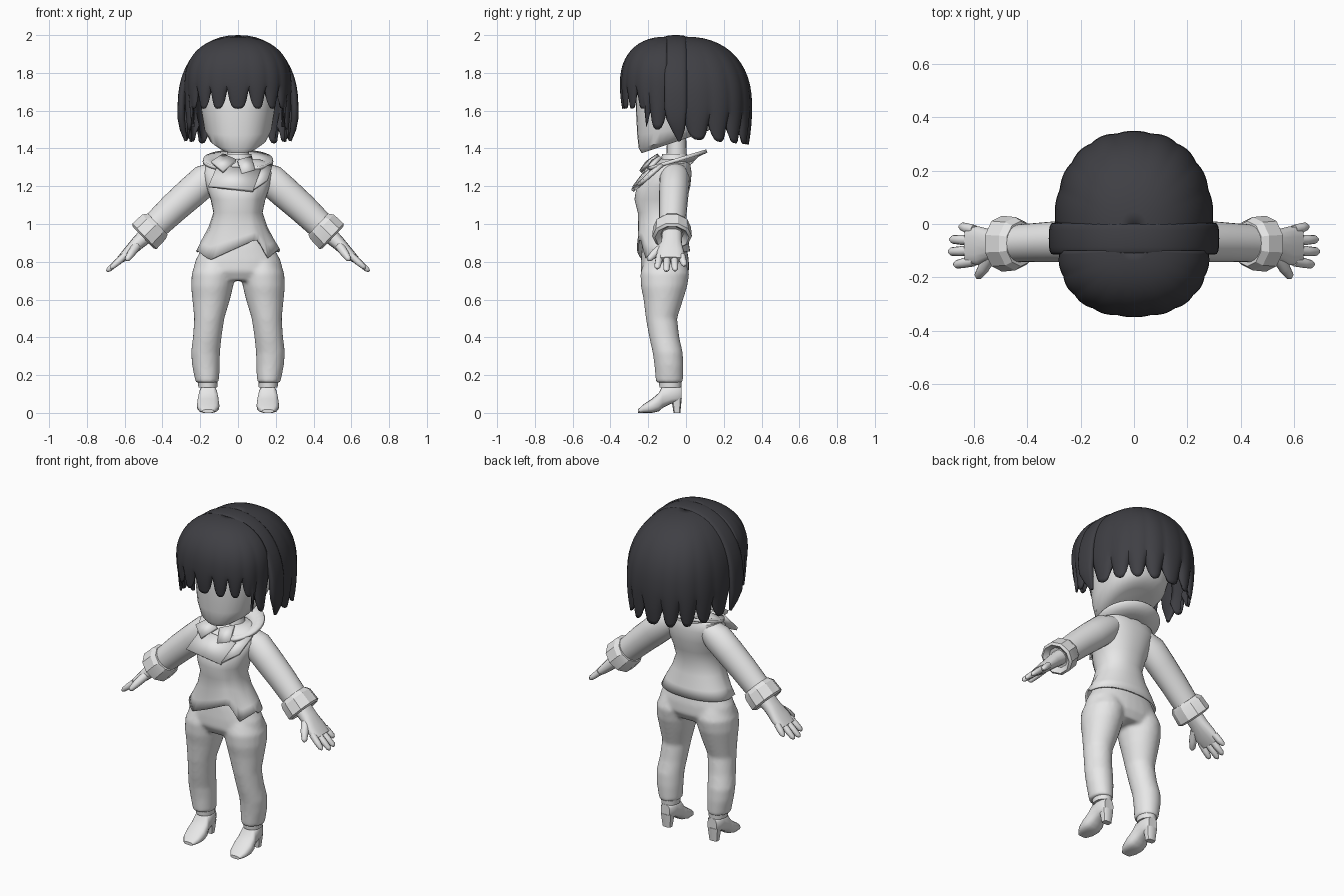
import bpy, bmesh
from math import sin, cos, pi, radians
from mathutils import Vector

old = bpy.data.objects.get("Cube")
if old:
    bpy.data.objects.remove(old)


def material(name, rgb):
    m = bpy.data.materials.new(name)
    m.use_nodes = True
    m.diffuse_color = (*rgb, 1)
    m.node_tree.nodes["Principled BSDF"].inputs["Base Color"].default_value = (*rgb, 1)
    return m


GREY = material("light_grey", (0.8, 0.8, 0.8))
DARK = material("dark_hair", (0.05, 0.05, 0.058))
X, Y, Z = Vector((1, 0, 0)), Vector((0, 1, 0)), Vector((0, 0, 1))


def power(v, e):
    return abs(v) ** e * (1 if v >= 0 else -1)


def loft(bm, pts, axis=None, n=20, p=2.0):
    """Skin superellipse rings; each point is x, y, z, radius along y (or z), other radius."""
    c = [Vector(q[:3]) for q in pts]
    rings = []
    for i, q in enumerate(pts):
        t = axis or (c[min(i + 1, len(c) - 1)] - c[max(i - 1, 0)]).normalized()
        ref = Z if abs(t.y) > 0.95 else Y
        u = (ref - t * ref.dot(t)).normalized()
        v = t.cross(u)
        ring = []
        for k in range(n):
            a = 2 * pi * k / n
            ring.append(bm.verts.new(c[i] + u * q[3] * power(cos(a), 2 / p)
                                     + v * q[4] * power(sin(a), 2 / p)))
        rings.append(ring)
    for a, b in zip(rings, rings[1:]):
        for k in range(n):
            j = (k + 1) % n
            bm.faces.new((a[k], a[j], b[j], b[k]))
    bm.faces.new(rings[0])
    bm.faces.new(rings[-1])
    return rings


def finish(bm, name, mat, angle=40, solid=0, voxel=0):
    bmesh.ops.recalc_face_normals(bm, faces=bm.faces[:])
    me = bpy.data.meshes.new(name)
    bm.to_mesh(me)
    bm.free()
    me.materials.append(mat)
    ob = bpy.data.objects.new(name, me)
    bpy.context.collection.objects.link(ob)
    bpy.ops.object.select_all(action="DESELECT")
    ob.select_set(True)
    bpy.context.view_layer.objects.active = ob
    if voxel:
        r = ob.modifiers.new("merge", "REMESH")
        r.mode, r.voxel_size, r.use_smooth_shade = "VOXEL", voxel, True
        s = ob.modifiers.new("soften", "SMOOTH")
        s.iterations = 6
    else:
        bpy.ops.object.shade_smooth_by_angle(angle=radians(angle))
    if solid:
        ob.modifiers.new("thickness", "SOLIDIFY").thickness = solid
    return ob


# Head and neck: the jaw rings rise towards the back
bm = bmesh.new()
for z, cy, ry, rx, tilt in [(1.43, -.07, .165, .11, .055), (1.45, -.06, .19, .15, .05),
                            (1.50, -.045, .213, .178, .03), (1.60, -.035, .23, .195, 0),
                            (1.74, -.03, .235, .21, 0), (1.86, -.03, .19, .18, 0),
                            (1.93, -.03, .1, .1, 0)]:
    pass_ring = [(0, cy, z, ry, rx, tilt)]
    if z == 1.43:
        head_rings = []
    head_rings += pass_ring
for ring, q in zip(loft(bm, head_rings, Z, 32, 2.3), head_rings):
    for v in ring:
        v.co.z += q[5] * (v.co.y - q[1]) / q[3]
finish(bm, "head", GREY)
bm = bmesh.new()
loft(bm, [(0, -.05, 1.28, .055, .06), (0, -.05, 1.50, .05, .055)], Z)
finish(bm, "neck", GREY)
bm = bmesh.new()
loft(bm, [(0, -.06, 1.30, .085, .09), (0, -.06, 1.37, .066, .07)], Z, 16)
finish(bm, "shirt_collar", GREY)

# Jacket body with pointed hem and overlapping front
HEM = [(-.3, .87), (-.22, .86), (-.15, .81), (.1, .92), (.13, .88), (.16, .82), (.22, .87), (.3, .87)]


def hem(x, y):
    if y > -.13:
        return .855
    for (xa, za), (xb, zb) in zip(HEM, HEM[1:]):
        if xa <= x <= xb:
            return za + (zb - za) * (x - xa) / (xb - xa)
    return .86


bm = bmesh.new()
loft(bm, [(0, -.115, .84, .137, .222), (0, -.117, .90, .13, .195), (0, -.125, .98, .12, .155),
          (0, -.13, 1.06, .117, .13), (0, -.13, 1.13, .135, .145), (0, -.115, 1.2, .138, .168),
          (0, -.09, 1.27, .12, .185), (0, -.07, 1.32, .092, .17), (0, -.06, 1.345, .07, .11)],
     Z, 56, 2.2)
bmesh.ops.delete(bm, geom=[f for f in bm.faces if len(f.verts) > 4 and f.calc_center_median().z < 1],
                 context="FACES_ONLY")
for v in bm.verts:
    x, y, z = v.co
    v.co.z += (hem(x, y) - .84) * max(0, min(1, (1.06 - z) / .22))
    if y < -.15 and x < .1 and z < 1.25:
        v.co.y -= .008
finish(bm, "jacket_body", GREY, solid=.01)

# Flared collar, open at the throat and tilted down to the front
bm = bmesh.new()
grid = []
for k in range(25):
    a = radians(-60 + 300 * k / 24)
    row = []
    for r, lift in [(.085, -.03), (.13, 0), (.185, .008)]:
        x, y = r * cos(a), -.06 + r * .9 * sin(a)
        row.append(bm.verts.new((x, y, 1.355 + lift + .3 * y)))
    grid.append(row)
for a, b in zip(grid, grid[1:]):
    for j in range(2):
        bm.faces.new((a[j], a[j + 1], b[j + 1], b[j]))
finish(bm, "wide_collar", GREY, 30, .018)


def plate(name, corners):
    b = bmesh.new()
    b.faces.new([b.verts.new(c) for c in corners])
    finish(b, name, GREY, solid=.018)


plate("front_lapel", [(-.11, -.2, 1.31), (.12, -.2, 1.29), (.08, -.29, 1.18), (-.155, -.28, 1.205)])
plate("side_lapel", [(.09, -.19, 1.29), (.185, -.13, 1.32), (.16, -.22, 1.24), (.085, -.28, 1.19)])
plate("neck_fold_right", [(-.08, -.14, 1.36), (-.01, -.18, 1.33), (-.08, -.235, 1.27), (-.14, -.2, 1.32)])
plate("neck_fold_left", [(.0, -.18, 1.34), (.07, -.14, 1.36), (.09, -.21, 1.29), (.02, -.23, 1.27)])

# Trousers, merged into one smooth skin
bm = bmesh.new()
loft(bm, [(0, -.115, .95, .105, .15), (0, -.115, .88, .118, .185), (0, -.112, .81, .127, .225),
          (0, -.112, .75, .128, .24), (0, -.112, .70, .1, .2)], Z, 32, 2.2)
for s in (1, -1):
    loft(bm, [(s * .125, -.112, .80, .11, .09), (s * .13, -.112, .74, .13, .115),
              (s * .137, -.116, .67, .123, .112), (s * .142, -.12, .6, .105, .1),
              (s * .152, -.13, .5, .083, .08), (s * .163, -.115, .4, .08, .076),
              (s * .172, -.097, .32, .08, .077), (s * .17, -.09, .25, .077, .073),
              (s * .163, -.088, .16, .072, .062)], Z, 24)
finish(bm, "trousers", GREY, voxel=.011)

for s, side in ((1, "left"), (-1, "right")):
    # Trouser hem and heeled shoe
    bm = bmesh.new()
    loft(bm, [(s * .16, -.083, .135, .058, .05), (s * .16, -.083, .165, .06, .052)], Z, 16)
    finish(bm, side + "_trouser_hem", GREY)
    bm = bmesh.new()
    for_shoe = [(-.255, .03, 0, .018), (-.225, .052, 0, .045), (-.18, .06, 0, .075),
                (-.145, .057, .008, .105), (-.125, .05, .025, .142), (-.08, .046, .048, .148),
                (-.045, .042, .055, .145), (-.025, .03, .06, .14)]
    loft(bm, [(s * .158, y, (lo + hi) / 2, (hi - lo) / 2, w) for y, w, lo, hi in for_shoe], Y, 16, 2.8)
    loft(bm, [(s * .158, -.048, 0, .018, .026), (s * .158, -.05, .08, .028, .036)], Z, 12, 4)
    finish(bm, side + "_shoe", GREY)

    # Sleeve and turned-back cuff
    bm = bmesh.new()
    loft(bm, [(s * .11, -.06, 1.275, .065, .06), (s * .17, -.06, 1.235, .08, .085),
              (s * .25, -.064, 1.165, .078, .084), (s * .34, -.068, 1.085, .074, .08),
              (s * .46, -.074, .97, .07, .072)], n=24)
    finish(bm, side + "_sleeve", GREY)
    bm = bmesh.new()
    loft(bm, [(s * .425, -.074, 1.0, .085, .08), (s * .445, -.074, .985, .1, .095),
              (s * .495, -.074, .935, .105, .098), (s * .502, -.074, .928, .09, .085),
              (s * .485, -.074, .945, .06, .06)], axis=Vector((s * .72, 0, -.69)), n=10)
    finish(bm, side + "_cuff", GREY, 25)

    # Hand: palm, four fingers and a thumb
    bm = bmesh.new()
    loft(bm, [(s * .47, -.074, .955, .052, .045), (s * .53, -.077, .90, .055, .037),
              (s * .58, -.082, .85, .073, .03), (s * .625, -.082, .81, .07, .02)], n=16, p=2.5)
    for y, tip in [(-.022, .655), (-.062, .69), (-.1, .695), (-.14, .675)]:
        fan = (y + .082) * .2
        end = .81 - (tip - .61) * .72
        loft(bm, [(s * .60, y, .832, .019, .019), (s * (.6 + tip) / 2, y + fan / 2, (.832 + end) / 2, .019, .018),
                  (s * (tip - .01), y + fan, end + .01, .016, .014), (s * tip, y + fan, end, .006, .006)], n=10)
    loft(bm, [(s * .54, -.12, .88, .025, .025), (s * .565, -.165, .845, .022, .022),
              (s * .585, -.195, .815, .016, .015), (s * .588, -.203, .808, .006, .006)], n=10)
    finish(bm, side + "_hand", GREY, 60)


# Hair shells made of rounded hanging locks
def hair_shell(name, cy, start, locks, rx, ry, z0, notch, drop):
    bm = bmesh.new()
    cols, rows, per = [], 22, 8
    for i in range(locks * per + 1):
        f = (i % per) / per
        az = radians(start) + pi * i / (locks * per)
        px, py = power(cos(az), 2 / 2.3), power(sin(az), 2 / 2.3)
        low = drop(abs(sin(az))) + notch * abs(2 * f - 1) ** 3
        col = []
        for j in range(rows + 1):
            t = j / rows
            if t < .6:
                th = t / .6 * pi / 2
                rho, z = sin(th) ** .87, z0 + (1.992 - z0) * max(cos(th), 0) ** .87
            else:
                d = (t - .6) / .4
                rho, z = 1 - .05 * d * d, z0 + (low - z0) * d
            rho *= 1 - .05 * t * t * (1 - sin(pi * f))
            col.append(bm.verts.new((rx * rho * px, cy + ry * rho * py, z)))
        cols.append(col)
    for a, b in zip(cols, cols[1:]):
        for j in range(rows):
            bm.faces.new((a[j], a[j + 1], b[j + 1], b[j]))
    bmesh.ops.remove_doubles(bm, verts=bm.verts[:], dist=.0005)
    finish(bm, name, DARK, 35, .014)


hair_shell("back_hair", -.01, 0, 9, .3, .36, 1.62, .09, lambda s: 1.45 - .03 * s)
hair_shell("fringe", -.1, 180, 9, .285, .25, 1.74, .1, lambda s: 1.61 if s > .45 else 1.5)

# Raised band of hair over the crown, tapering beside the cheeks
bm = bmesh.new()
path = [(.275, -.035, 1.44, .008, .008), (.292, -.04, 1.5, .035, .016), (.3, -.052, 1.56, .052, .02)]
arc = []
for k in range(25):
    a = pi * k / 24
    arc.append((.3 * power(cos(a), .9), -.055, 1.62 + .36 * sin(a) ** .9, .06, .02))
back = [(-x, y, z, u, v) for x, y, z, u, v in reversed(path)]
loft(bm, path + arc + back, n=16, p=3)
finish(bm, "crown_band", DARK, 50)
